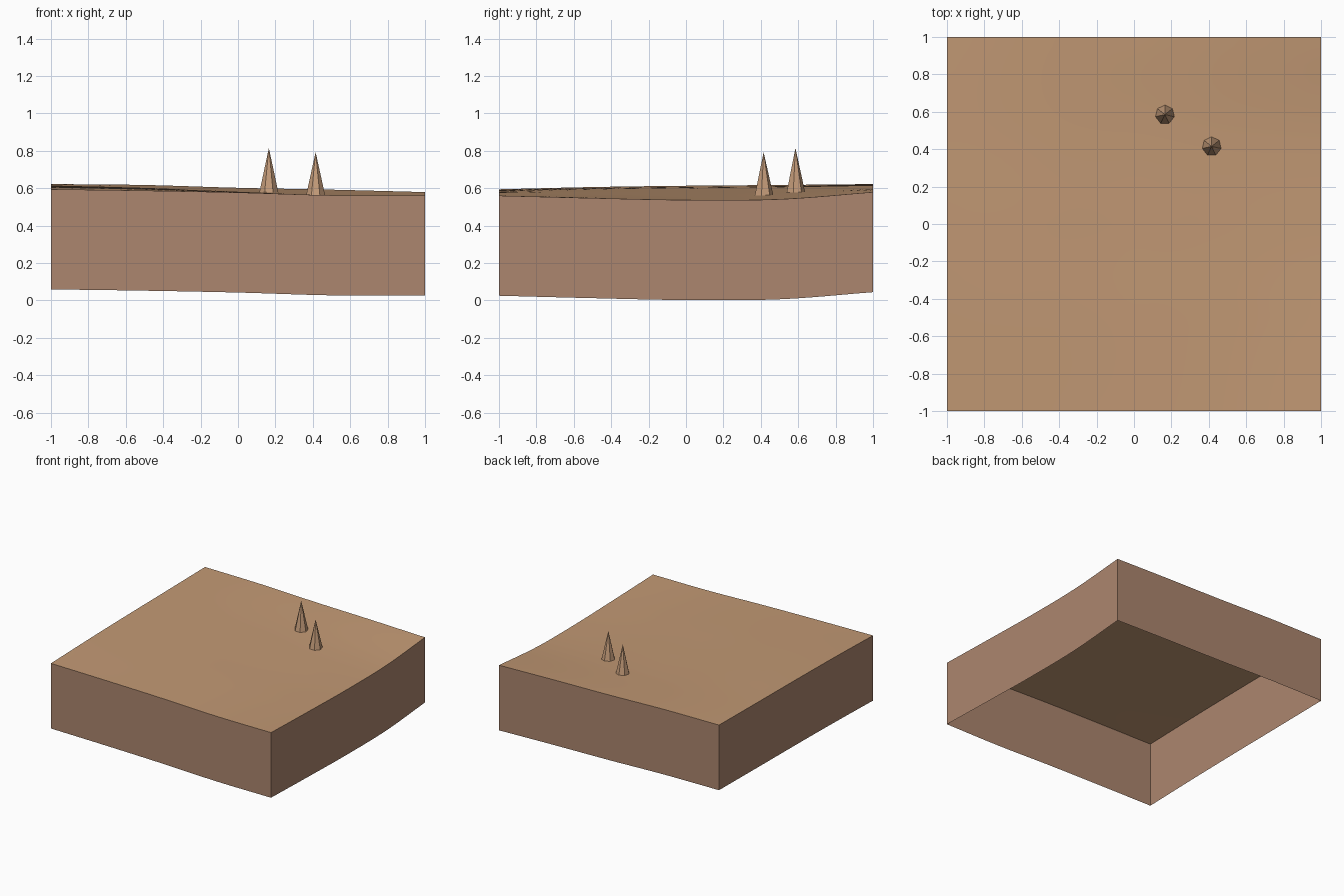
import bpy, bmesh, math

cube = bpy.data.objects.get("Cube")
if cube:
    bpy.data.objects.remove(cube, do_unlink=True)

STEPS = 40      # grid resolution of the ground
DEPTH = 0.535   # height of the side walls

# Edge heights, evenly spaced along each side
FRONT = (0.594, 0.587, 0.577, 0.562, 0.560)
BACK = (0.622, 0.617, 0.602, 0.592, 0.579)
LEFT_EDGE = (0.594, 0.606, 0.613, 0.617, 0.622)    # at x = -1
RIGHT_EDGE = (0.560, 0.547, 0.537, 0.541, 0.579)   # at x = +1


def material(name, colour):
    mat = bpy.data.materials.new(name)
    mat.use_nodes = True
    mat.diffuse_color = (*colour, 1)
    mat.node_tree.nodes["Principled BSDF"].inputs["Base Color"].default_value = (*colour, 1)
    return mat


def curve(points, t):
    """Smooth curve through evenly spaced heights, t from 0 to 1."""
    last = len(points) - 1
    i = min(int(t * last), last - 1)
    f = t * last - i
    b, c = points[i], points[i + 1]
    a = points[i - 1] if i else 2 * b - c
    d = points[i + 2] if i + 2 <= last else 2 * c - b
    return b + f / 2 * (c - a + f * (2 * a - 5 * b + 4 * c - d + f * (3 * (b - c) + d - a)))


def ground_height(x, y):
    """Blend the four edge curves over the square, with a slight swell."""
    u, v = (x + 1) / 2, (y + 1) / 2
    across = curve(LEFT_EDGE, v) * (1 - u) + curve(RIGHT_EDGE, v) * u
    along = curve(FRONT, u) * (1 - v) + curve(BACK, u) * v
    corners = ((FRONT[0] * (1 - u) + FRONT[-1] * u) * (1 - v)
               + (BACK[0] * (1 - u) + BACK[-1] * u) * v)
    return across + along - corners + 0.005 * math.sin(math.pi * u) * math.sin(math.pi * v)


def add_object(name, bm, mat, smooth=False):
    mesh = bpy.data.meshes.new(name)
    for face in bm.faces:
        face.smooth = smooth
    bm.to_mesh(mesh)
    bm.free()
    mesh.materials.append(mat)
    obj = bpy.data.objects.new(name, mesh)
    bpy.context.collection.objects.link(obj)
    return obj


sand = material("sand", (0.54, 0.318, 0.175))
earth = material("earth", (0.413, 0.238, 0.156))
rock = material("spike_tan", (0.56, 0.335, 0.195))

# Rolling ground surface
bm = bmesh.new()
bmesh.ops.create_grid(bm, x_segments=STEPS, y_segments=STEPS, size=1)
for vert in bm.verts:
    vert.co.z = ground_height(vert.co.x, vert.co.y)
walls = bm.copy()
add_object("ground", bm, sand, smooth=True)

# Side walls: the ground's border dropped straight down, open underneath
border = [e for e in walls.edges if e.is_boundary]
dropped = bmesh.ops.extrude_edge_only(walls, edges=border)["geom"]
for vert in [g for g in dropped if isinstance(g, bmesh.types.BMVert)]:
    vert.co.z -= DEPTH
bmesh.ops.recalc_face_normals(walls, faces=walls.faces)
top_faces = [f for f in walls.faces if abs(f.normal.z) > 0.5]
bmesh.ops.delete(walls, geom=top_faces, context="FACES")
add_object("side_walls", walls, earth)

# Two seven-sided spikes standing on the ground
for name, x, y, tip in (("spike_back", 0.165, 0.585, 0.815),
                        ("spike_front", 0.415, 0.415, 0.793)):
    base = ground_height(x, y) - 0.002
    bm = bmesh.new()
    bmesh.ops.create_cone(bm, cap_ends=False, segments=7, radius1=0.052,
                          radius2=0, depth=tip - base)
    bmesh.ops.remove_doubles(bm, verts=bm.verts, dist=0.0001)
    bmesh.ops.recalc_face_normals(bm, faces=bm.faces)
    spike = add_object(name, bm, rock)
    spike.location = (x, y, (tip + base) / 2)
